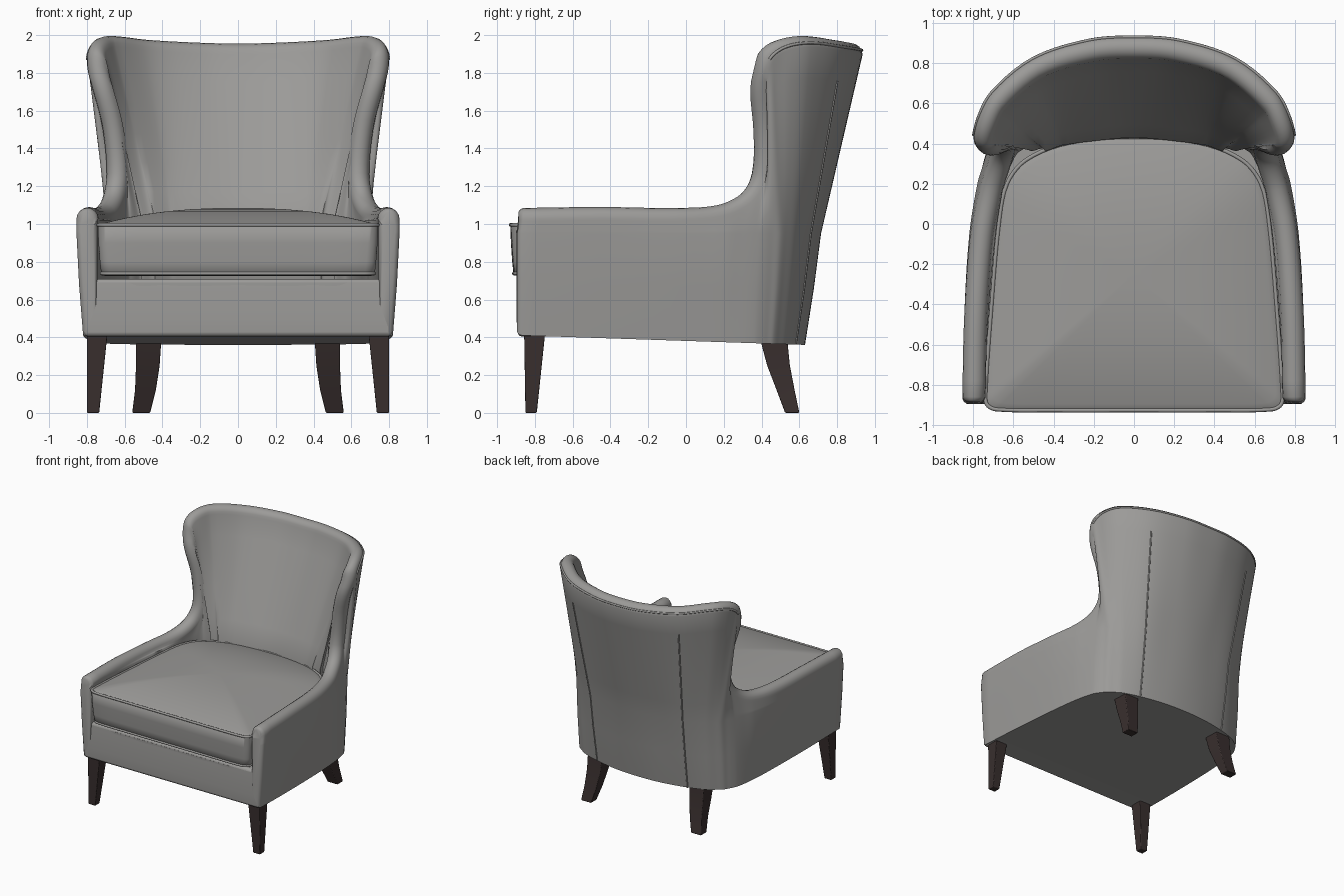
import bpy, bmesh, math
from mathutils import Vector

if "Cube" in bpy.data.objects:
    bpy.data.objects.remove(bpy.data.objects["Cube"])


def material(name, rgb, rough):
    m = bpy.data.materials.new(name)
    m.use_nodes = True
    m.diffuse_color = (*rgb, 1)
    bsdf = m.node_tree.nodes["Principled BSDF"]
    bsdf.inputs["Base Color"].default_value = (*rgb, 1)
    bsdf.inputs["Roughness"].default_value = rough
    return m


FABRIC = material("grey fabric", (0.33, 0.325, 0.315), 0.9)
WOOD = material("dark wood", (0.04, 0.028, 0.027), 0.5)


def spline(pts, n, closed=False):
    """Smooth curve through pts, n steps per span."""
    pts = [Vector(p) for p in pts]
    count = len(pts)

    def tangent(i):
        a, b, c = (pts[k % count] if closed else pts[min(max(k, 0), count - 1)]
                   for k in (i - 1, i, i + 1))
        return (c - a) / ((b - a).length + (c - b).length)

    out = []
    for i in range(count if closed else count - 1):
        p, q = pts[i], pts[(i + 1) % count]
        length = (q - p).length
        m0, m1 = tangent(i) * length, tangent(i + 1) * length
        for s in range(n):
            t = s / n
            h = t * t * (3 - 2 * t)
            out.append(p * (1 - h) + q * h + m0 * t * (1 - t) ** 2 - m1 * t * t * (1 - t))
    return out if closed else out + [pts[-1]]


def loft(name, rings, mat, angle=40, bevel=0):
    """Skin closed rings in order and cap both ends."""
    bm = bmesh.new()
    vs = [[bm.verts.new(p) for p in ring] for ring in rings]
    n = len(vs[0])
    for a, b in zip(vs, vs[1:]):
        for k in range(n):
            j = (k + 1) % n
            bm.faces.new((a[k], a[j], b[j], b[k]))
    bm.faces.new(vs[0])
    bm.faces.new(vs[-1])
    bmesh.ops.recalc_face_normals(bm, faces=bm.faces)
    me = bpy.data.meshes.new(name)
    bm.to_mesh(me)
    bm.free()
    me.materials.append(mat)
    ob = bpy.data.objects.new(name, me)
    bpy.context.collection.objects.link(ob)
    if bevel:
        mod = ob.modifiers.new("soft edges", "BEVEL")
        mod.width, mod.segments = bevel, 3
    bpy.ops.object.select_all(action="DESELECT")
    ob.select_set(True)
    bpy.context.view_layer.objects.active = ob
    bpy.ops.object.shade_smooth_by_angle(angle=math.radians(angle))
    return ob


def tube(name, pts, radius, closed=False):
    cu = bpy.data.curves.new(name, "CURVE")
    cu.dimensions = "3D"
    cu.bevel_depth, cu.bevel_resolution = radius, 2
    sp = cu.splines.new("POLY")
    sp.points.add(len(pts) - 1)
    for q, p in zip(sp.points, pts):
        q.co = (*p, 1)
    sp.use_cyclic_u = closed
    cu.materials.append(FABRIC)
    bpy.context.collection.objects.link(bpy.data.objects.new(name, cu))


def box(x, y0, y1, z):
    return [Vector(p) for p in ((-x, y0, z), (x, y0, z), (x, y1, z), (-x, y1, z))]


# Upholstered wall, from left arm front to centre back:
# base x y, middle x y, rim x y z, padding depth
STATIONS = [
    (.82, -.87, .855, -.87, .855, -.86, 1.085, .11),
    (.81, -.50, .845, -.45, .845, -.45, 1.09, .12),
    (.79, -.10, .82, -.05, .815, -.05, 1.085, .13),
    (.77, .15, .78, .20, .77, .18, 1.10, .13),
    (.75, .28, .75, .30, .73, .31, 1.16, .13),
    (.73, .36, .725, .38, .71, .37, 1.27, .14),
    (.71, .40, .71, .42, .735, .385, 1.5, .15),
    (.69, .43, .69, .46, .80, .375, 1.75, .17),
    (.67, .46, .67, .50, .82, .42, 1.89, .20),
    (.63, .49, .64, .53, .79, .52, 1.97, .22),
    (.57, .53, .58, .58, .71, .66, 1.995, .26),
    (.42, .58, .43, .66, .50, .83, 1.975, .28),
    (.20, .62, .20, .70, .22, .92, 1.96, .285),
    (0, .63, 0, .715, 0, .935, 1.955, .285),
]
MIRRORED = [(-s[0], s[1], -s[2], s[3], -s[4], *s[5:]) for s in STATIONS[-2::-1]]
full = STATIONS + MIRRORED


def hem(y):
    return .41 - .05 * (y + .87) / 1.5


STEPS = 5
base = spline([(s[0], s[1], hem(s[1])) for s in full], STEPS)
mid = spline([(s[2], s[3], .95) for s in full], STEPS)
rim = spline([s[4:7] for s in full], STEPS)
pad = [p.x for p in spline([(s[7], i, 0) for i, s in enumerate(full)], STEPS)]
R = .058
last = len(rim) - 1


def direction(pts, i):
    return (pts[min(i + 1, last)] - pts[max(i - 1, 0)]).normalized()


rings = []
for i in range(last + 1):
    t = direction(mid, i)
    inward = Vector((-t.y, t.x, 0)).normalized()
    down = inward.cross(direction(rim, i)).normalized()
    centre = rim[i] + (inward + down) * R
    outer, inner = centre - inward * R, centre + inward * R
    lining = mid[i] + inward * pad[i]
    lining.z = 1.02
    ring = [base[i], base[i].lerp(mid[i], .5) + Vector((0, 0, 0)) - inward * .004]
    ring += [mid[i].lerp(outer, k / 6) for k in range(6)]
    ring += [centre - (inward * math.cos(a) + down * math.sin(a)) * R
             for a in (math.pi * k / 8 for k in range(9))]
    ring += [inner.lerp(lining, k / 6) for k in range(1, 7)]
    ring += [Vector((lining.x, lining.y, .6))]
    rings.append(ring)


def end_cap(ring):
    """Rounded-over front of an arm."""
    n = len(ring)
    return [[p.lerp(ring[n - 1 - k], f) + Vector((0, dy, dz)) for k, p in enumerate(ring)]
            for f, dy, dz in ((.2, -.025, -.018), (.07, -.015, -.006))]


loft("arms_and_wing_back",
     end_cap(rings[0]) + rings + end_cap(rings[-1])[::-1], FABRIC, 50)

# Seams on the outside of the back and welting behind the rim
for side, i in (("left", 11 * STEPS), ("right", last - 11 * STEPS)):
    tube(side + "_back_seam", rings[i][:8], .006)
tube("rim_welt", [r[9] for r in rings[8 * STEPS:last - 8 * STEPS + 1]], .008)

# Underside panel
loft("underside", [[p + Vector((0, 0, h)) for p in base] for h in (0, .04)], FABRIC)

# Front rail under the cushion
loft("front_rail", [box(.815, -.89, -.6, .405), box(.815, -.895, -.6, .5),
                    box(.81, -.88, -.6, .71)], FABRIC, 40, .02)

# Seat cushion outline
half = [(0, -.93), (.40, -.93), (.69, -.925), (.735, -.90), (.742, -.85), (.715, -.45),
        (.675, 0), (.635, .20), (.54, .32), (.33, .405)]
outline = spline([(x, y, 0) for x, y in half] + [(0, .435, 0)]
                 + [(-x, y, 0) for x, y in half[:0:-1]], 5, True)
PIVOT = Vector((0, -.25, 0))


def seat_ring(scale, z):
    ring = [PIVOT + (p - PIVOT) * scale for p in outline]
    for p in ring:
        p.z = z
    return ring


profile = [(.95, .725), (.975, .735), (.985, .80), (.995, .90), (1, .99)]
crown = [(s, .995 + .09 * (1 - s ** 2.4)) for s in (.985, .95, .88, .78, .65, .5, .33, .17, .05)]
loft("seat_cushion", [seat_ring(s, z) for s, z in profile + crown], FABRIC, 60)
tube("cushion_top_piping", seat_ring(.997, .995), .010, True)
tube("cushion_bottom_piping", seat_ring(.972, .738), .010, True)
loft("seat_deck", [seat_ring(.93, .45), seat_ring(.93, .69)], FABRIC)

# Legs: sections of x0, x1, y0, y1, z
FRONT = [(.735, .80, -.85, -.79, 0), (.69, .80, -.857, -.745, .43)]
REAR = [(.465, .56, .525, .60, 0), (.435, .545, .48, .575, .12),
        (.415, .54, .43, .55, .25), (.405, .54, .39, .535, .40)]
for side, sx in (("left", 1), ("right", -1)):
    for end, sections in (("front", FRONT), ("rear", REAR)):
        loft(f"{side}_{end}_leg",
             [[Vector((sx * x, y, z)) for x, y in ((a, c), (b, c), (b, d), (a, d))]
              for a, b, c, d, z in sections], WOOD, 30, .006)
